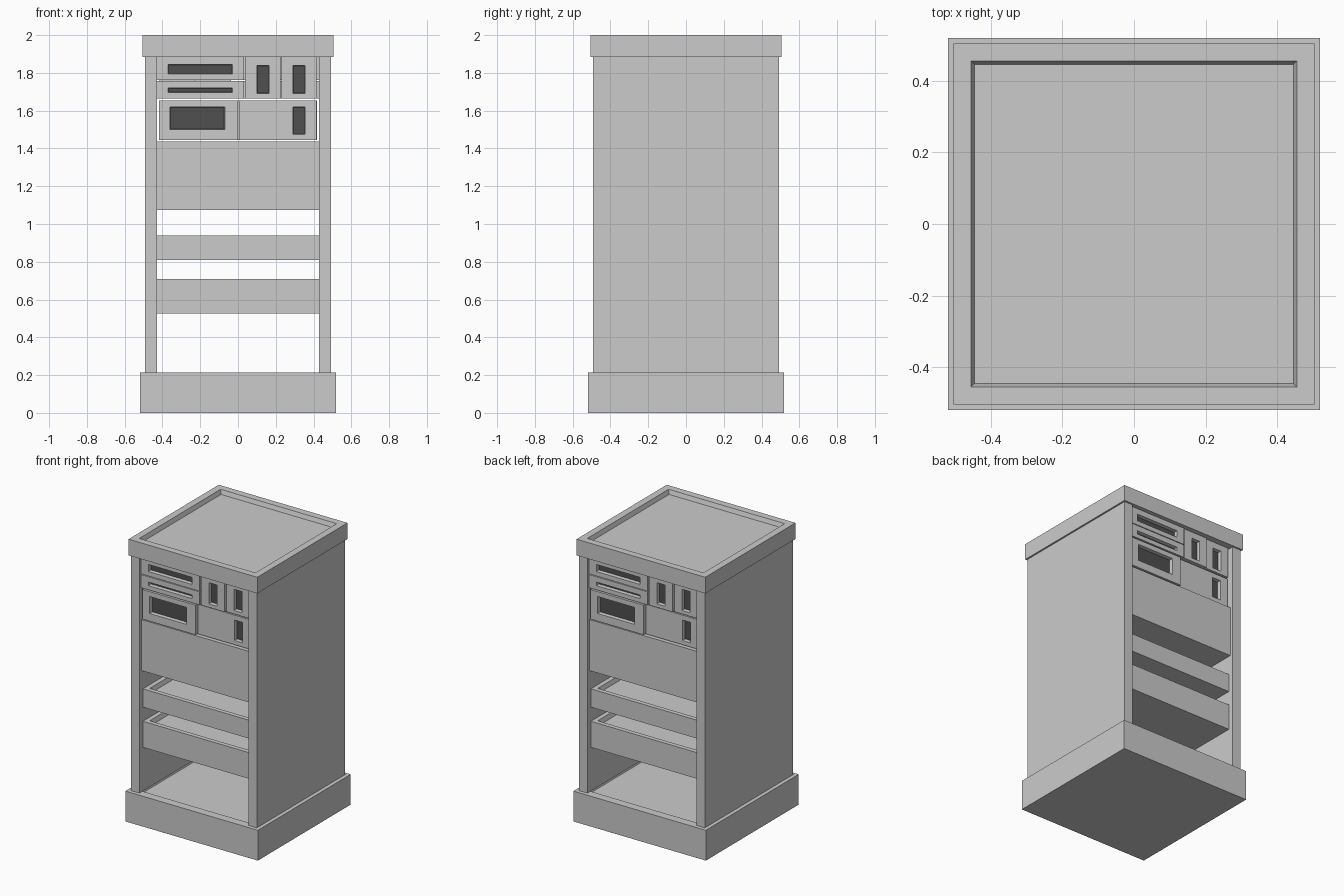
import bpy, bmesh
from math import pi
from mathutils import Vector

if "Cube" in bpy.data.objects:
    bpy.data.objects.remove(bpy.data.objects["Cube"])

dark = bpy.data.materials.new("dark_slot")
dark.diffuse_color = (0.08, 0.08, 0.08, 1)
dark.use_nodes = True
dark.node_tree.nodes["Principled BSDF"].inputs["Base Color"].default_value = dark.diffuse_color
grey = bpy.data.materials.new("grey_case")
grey.diffuse_color = (0.8, 0.8, 0.8, 1)
grey.use_nodes = True
grey.node_tree.nodes["Principled BSDF"].inputs["Base Color"].default_value = grey.diffuse_color


def box_mesh(lo, hi):
    bm = bmesh.new()
    bmesh.ops.create_cube(bm, size=1)
    lo, hi = Vector(lo), Vector(hi)
    for v in bm.verts:
        v.co = Vector([(a + b) / 2 + c * (b - a) for a, b, c in zip(lo, hi, v.co)])
    bm.normal_update()
    return bm


def finish(bm, name):
    me = bpy.data.meshes.new(name)
    bmesh.ops.recalc_face_normals(bm, faces=bm.faces)
    bm.to_mesh(me)
    bm.free()
    ob = bpy.data.objects.new(name, me)
    bpy.context.collection.objects.link(ob)
    return ob


def tray(name, hx, hy, z0, z1, rim, taper=0.014, depth=0.03):
    """Slab whose top is sunk inside a rim with sloping walls."""
    bm = box_mesh((-hx, -hy, z0), (hx, hy, z1))
    top = [f for f in bm.faces if f.normal.z > 0.9]
    bmesh.ops.inset_region(bm, faces=top, thickness=rim)
    bmesh.ops.inset_region(bm, faces=top, thickness=taper)
    for v in top[0].verts:
        v.co.z -= depth
    return finish(bm, name)


def drive(name, x0, x1, z0, z1, front, slot, depth=0.025):
    """Equipment block with a sunken dark slot, repeated on the back."""
    bm = box_mesh((x0, front, z0), (x1, 0, z1))
    face = [f for f in bm.faces if f.normal.y < -0.9]
    bmesh.ops.inset_region(bm, faces=face, thickness=0.01)
    cx, cz = (x0 + x1) / 2, (z0 + z1) / 2
    sx0, sx1, sz0, sz1 = slot
    for v in face[0].verts:
        v.co.x = sx0 if v.co.x < cx else sx1
        v.co.z = sz0 if v.co.z < cz else sz1
    bmesh.ops.inset_region(bm, faces=face, thickness=0.004)
    for v in face[0].verts:
        v.co.y += depth
    face[0].material_index = 1
    ob = finish(bm, name + "_front")
    ob.data.materials.append(grey)
    ob.data.materials.append(dark)
    back = ob.copy()
    back.name = name + "_back"
    back.rotation_euler.z = pi
    bpy.context.collection.objects.link(back)


# Plinth and lid
tray("base", 0.52, 0.52, 0, 0.215, 0.085)
tray("lid", 0.505, 0.505, 1.885, 2.0, 0.07)

# Side walls
for side, s in (("left", -1), ("right", 1)):
    a, b = sorted((s * 0.428, s * 0.493))
    finish(box_mesh((a, -0.493, 0.215), (b, 0.493, 1.885)), side + "_wall")

# Shelves
tray("lower_shelf", 0.428, 0.455, 0.525, 0.71, 0.045)
tray("middle_shelf", 0.428, 0.455, 0.81, 0.94, 0.045)
tray("upper_cabinet", 0.428, 0.47, 1.075, 1.437, 0.045)

# Equipment blocks
drive("wide_drive_top", -0.428, 0.03, 1.763, 1.885, -0.475, (-0.37, -0.03, 1.795, 1.845))
drive("wide_drive_low", -0.428, 0.03, 1.665, 1.758, -0.475, (-0.37, -0.03, 1.695, 1.72))
drive("narrow_drive_inner", 0.037, 0.225, 1.665, 1.885, -0.47, (0.10, 0.165, 1.69, 1.84))
drive("narrow_drive_outer", 0.23, 0.415, 1.665, 1.885, -0.46, (0.29, 0.355, 1.69, 1.84))
drive("large_drive", -0.418, 0.0, 1.445, 1.655, -0.475, (-0.36, -0.07, 1.50, 1.62))
drive("control_block", 0.004, 0.415, 1.445, 1.655, -0.455, (0.29, 0.355, 1.475, 1.62))
